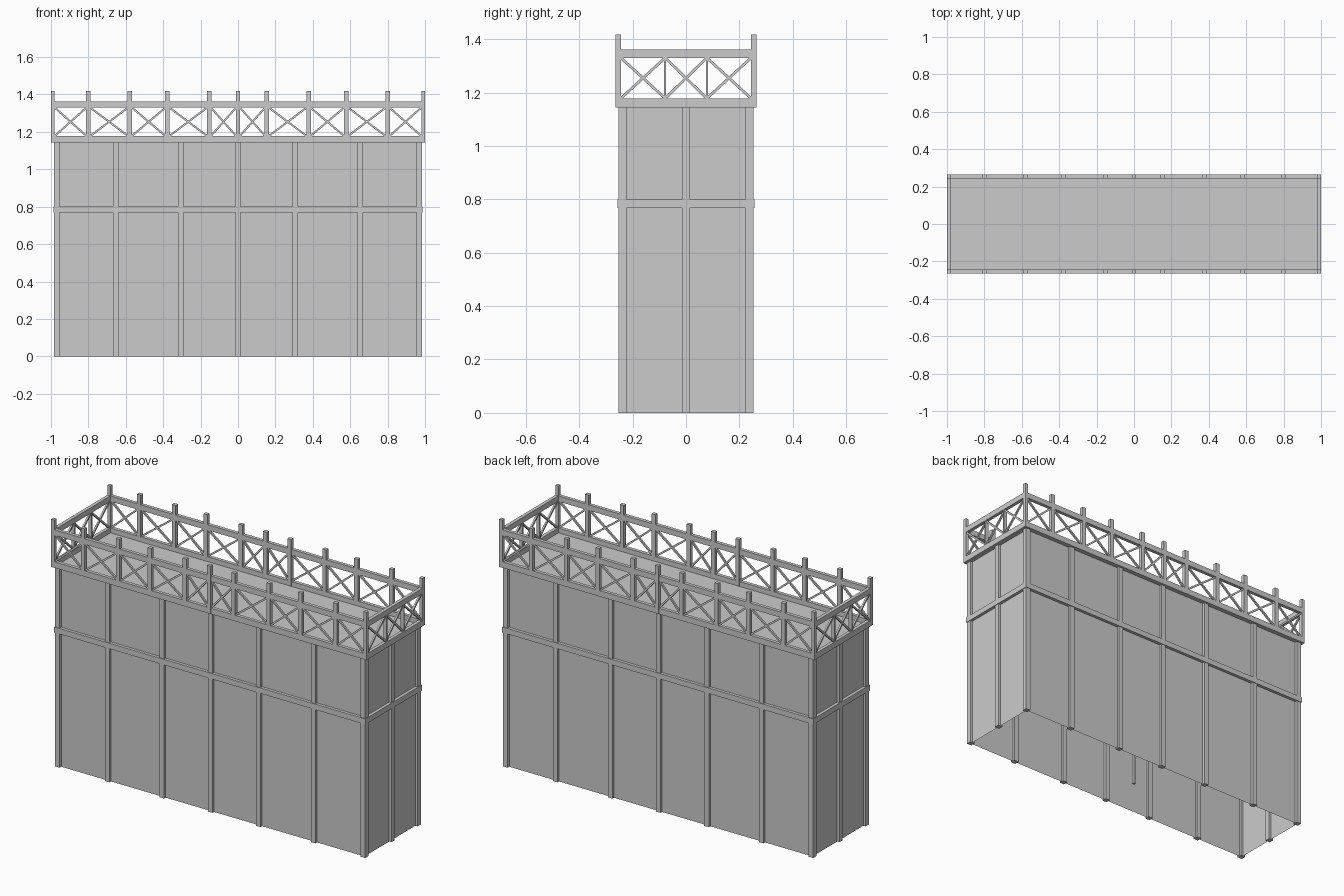
import bpy, math
from mathutils import Vector, Matrix

if "Cube" in bpy.data.objects:
    bpy.data.objects.remove(bpy.data.objects["Cube"])


def mesh_object(name, verts, faces):
    me = bpy.data.meshes.new(name)
    me.from_pydata(verts, [], faces)
    me.update()
    ob = bpy.data.objects.new(name, me)
    bpy.context.collection.objects.link(ob)
    return ob


def box(name, x0, x1, y0, y1, z0, z1):
    v = [(x, y, z) for x in (x0, x1) for y in (y0, y1) for z in (z0, z1)]
    f = [(0, 1, 3, 2), (4, 6, 7, 5), (0, 4, 5, 1), (2, 3, 7, 6), (0, 2, 6, 4), (1, 5, 7, 3)]
    return mesh_object(name, v, f)


def post(name, x, y, wx, wy, z0, z1):
    return box(name, x - wx / 2, x + wx / 2, y - wy / 2, y + wy / 2, z0, z1)


def brace(name, a, b, w=0.010):
    # square bar running from a to b
    a, b = Vector(a), Vector(b)
    d = b - a
    h = d.length / 2
    ob = box(name, -w / 2, w / 2, -w / 2, w / 2, -h, h)
    side = Vector((-d.y, d.x, 0)).normalized()
    z = d.normalized()
    rot = Matrix((side, z.cross(side), z)).transposed().to_4x4()
    ob.matrix_world = Matrix.Translation((a + b) / 2) @ rot
    return ob


WX, WY = 0.969, 0.238      # wall planes
DX, DY = 1.0, 0.264        # deck outer edges
Z_DECK, Z_BAND, Z_RAIL, Z_TOP = 1.144, 1.178, 1.33, 1.362
T = 0.02                   # railing thickness

# thin walls, open at the bottom
mesh_object("walls",
            [(x, y, z) for z in (0, Z_DECK) for x, y in ((-WX, -WY), (WX, -WY), (WX, WY), (-WX, WY))],
            [(0, 1, 5, 4), (1, 2, 6, 5), (2, 3, 7, 6), (3, 0, 4, 7)])

# wall posts
P = 0.029
for s in (-1, 1):
    for x in (-WX, -0.654, -0.307, 0, 0.305, 0.654, WX):
        post("wall_post", x, s * WY, P, P, 0, Z_DECK)
    post("end_wall_post", s * WX, 0, P, P, 0, Z_DECK)
post("centre_post", 0, 0, 0.015, 0.015, 0, Z_DECK)

# horizontal mid rails on the walls
R = 0.018
for s in (-1, 1):
    box("wall_rail", -WX - R, WX + R, s * WY - R, s * WY + R, 0.768, 0.8)
    box("end_wall_rail", s * WX - R, s * WX + R, -WY + R, WY - R, 0.768, 0.8)

# deck floor
box("deck_floor", -DX + T, DX - T, -DY + T, DY - T, Z_DECK, Z_DECK + 0.006)

# lower band and top rail of the railing
for name, z0, z1 in (("deck_band", Z_DECK, Z_BAND), ("top_rail", Z_RAIL, Z_TOP)):
    for s in (-1, 1):
        yc, xc = s * (DY - T / 2), s * (DX - T / 2)
        box(name, -DX, DX, yc - T / 2, yc + T / 2, z0, z1)
        box("end_" + name, xc - T / 2, xc + T / 2, -DY + T, DY - T, z0, z1)

# long side railings: posts and crossed braces
half = [0.155, 0.377, 0.578, 0.80, DX - T / 2]
xs = [-x for x in reversed(half)] + [0] + half
for s in (-1, 1):
    y = s * (DY - T / 2)
    for x in xs:
        w = T if abs(x) > 0.9 else 0.024
        post("railing_post", x, y, w, T + 0.001, Z_DECK, 1.418)
    for a, b in zip(xs, xs[1:]):
        a, b = a + 0.01, b - 0.01
        brace("railing_brace", (a, y, Z_BAND), (b, y, Z_RAIL))
        brace("railing_brace", (a, y, Z_RAIL), (b, y, Z_BAND))

# end railings: slim uprights and crossed braces
ys = [-DY + T, -0.078, 0.078, DY - T]
for s in (-1, 1):
    x = s * (DX - T / 2)
    for y in ys[1:3]:
        post("end_upright", x, y, T, 0.008, Z_BAND, Z_RAIL)
    for a, b in zip(ys, ys[1:]):
        brace("end_brace", (x, a, Z_BAND), (x, b, Z_RAIL))
        brace("end_brace", (x, a, Z_RAIL), (x, b, Z_BAND))
